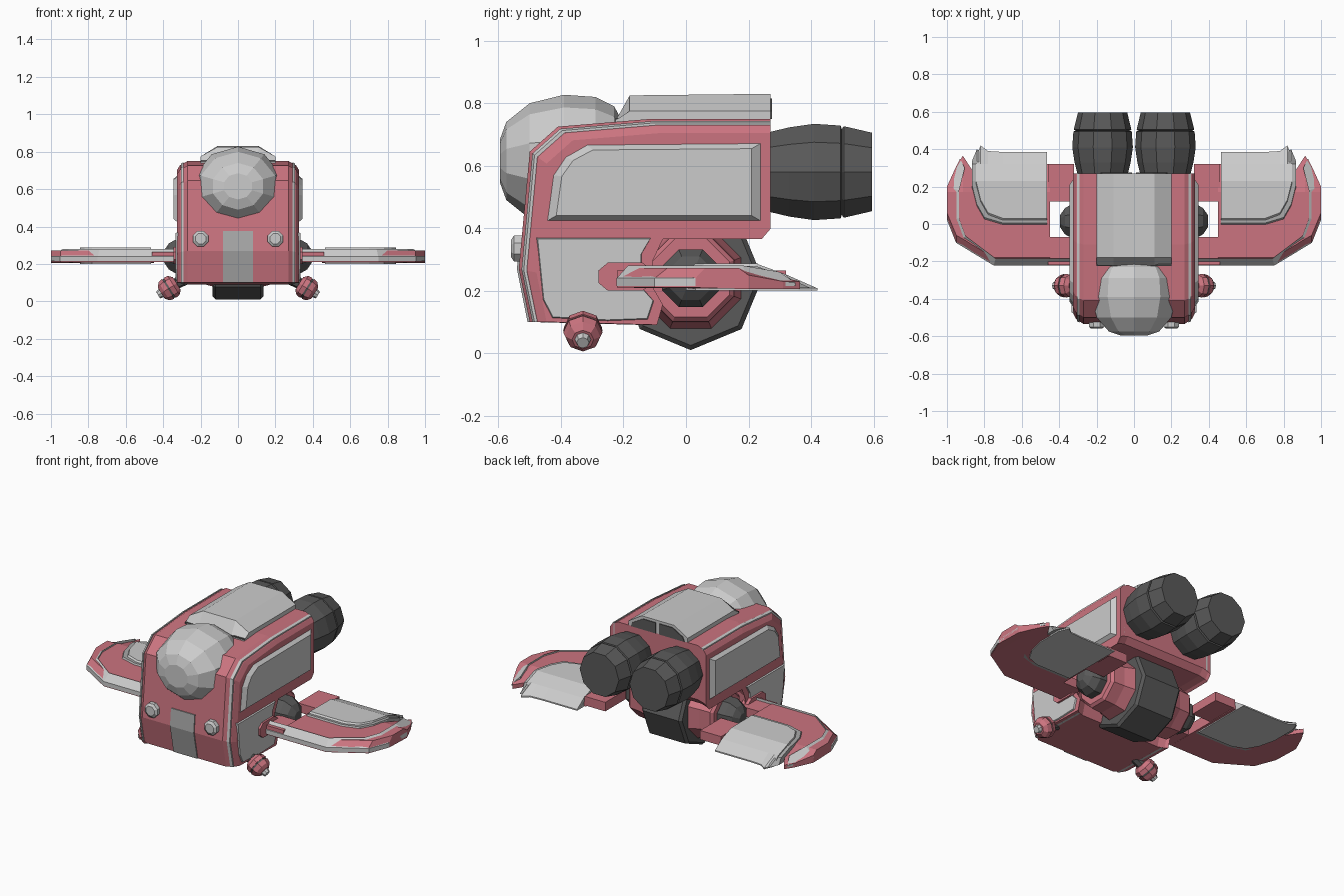
import bpy, bmesh, math
from mathutils import Vector

if "Cube" in bpy.data.objects:
    bpy.data.objects.remove(bpy.data.objects["Cube"])


def material(name, r, g, b):
    m = bpy.data.materials.new(name)
    m.diffuse_color = (r, g, b, 1)
    m.use_nodes = True
    m.node_tree.nodes["Principled BSDF"].inputs["Base Color"].default_value = m.diffuse_color
    return m


RED = material("dusty red", 0.60, 0.175, 0.215)
LIGHT = material("light grey", 0.60, 0.60, 0.60)
MID = material("mid grey", 0.40, 0.40, 0.40)
DARK = material("dark grey", 0.10, 0.10, 0.10)
BLACK = material("charcoal", 0.05, 0.05, 0.05)


def loft(name, rings, mat, mirror=False):
    """Skin a row of equal-length point rings, cap both ends, optionally mirror in x."""
    bm = bmesh.new()
    for s in ((1, -1) if mirror else (1,)):
        vs = [[bm.verts.new((s * p[0], p[1], p[2])) for p in ring] for ring in rings]
        n = len(vs[0])
        for a, b in zip(vs, vs[1:]):
            for i in range(n):
                j = (i + 1) % n
                bm.faces.new((a[i], a[j], b[j], b[i]))
        bm.faces.new(vs[0])
        bm.faces.new(vs[-1])
    bmesh.ops.recalc_face_normals(bm, faces=bm.faces)
    me = bpy.data.meshes.new(name)
    bm.to_mesh(me)
    bm.free()
    me.materials.append(mat)
    ob = bpy.data.objects.new(name, me)
    bpy.context.collection.objects.link(ob)
    return ob


def revolve(name, pts, n, origin, axis, mat, mirror=False, xs=1.0, offset=0.0):
    """Turn (distance, radius) points round an axis through origin."""
    q = Vector(axis).to_track_quat('X', 'Z')
    rings = []
    for t, r in pts:
        ring = []
        for i in range(n):
            a = math.tau * (i + offset) / n
            p = q @ Vector((t, r * math.cos(a), r * math.sin(a)))
            ring.append((p.x * xs + origin[0], p.y + origin[1], p.z + origin[2]))
        rings.append(ring)
    return loft(name, rings, mat, mirror)


def box(name, x, y, z, mat, mirror=False):
    ring = lambda h: [(x[0], y[0], h), (x[1], y[0], h), (x[1], y[1], h), (x[0], y[1], h)]
    return loft(name, [ring(z[0]), ring(z[1])], mat, mirror)


def plate(name, outline, x0, x1, shrink, mat):
    """Side panel (y, z outline) whose outer face is shrunk about its middle."""
    cy = (min(p[0] for p in outline) + max(p[0] for p in outline)) / 2
    cz = (min(p[1] for p in outline) + max(p[1] for p in outline)) / 2
    ring = lambda x, f: [(x, cy + (y - cy) * f[0], cz + (z - cz) * f[1]) for y, z in outline]
    return loft(name, [ring(x0, (1, 1)), ring(x1, shrink)], mat, True)


# Hull: side profile lofted across x, shrinking towards the rear bottom corner
PROFILE = [(-.50, .10), (-.535, .27), (-.50, .645), (-.41, .725), (-.11, .75), (.27, .75),
           (.27, .42), (.24, .385), (-.10, .385), (-.135, .31), (-.135, .22), (-.10, .16),
           (-.12, .09)]


def hull_ring(x, f):
    return [(x, .27 + (y - .27) * f, .10 + (z - .10) * f) for y, z in PROFILE]


half = [(.325, .93), (.31, .965), (.27, 1.0)]
loft("hull", [hull_ring(-x, f) for x, f in half] +
     [hull_ring(x, f) for x, f in reversed(half)], RED)
loft("hull_trim", [hull_ring(.292, .989), hull_ring(.306, .98)], LIGHT, True)

# Side panels
plate("upper_side_panel", [(-.45, .42), (-.43, .57), (-.39, .63), (-.32, .67), (.245, .675),
                           (.245, .42)], .32, .345, (.9, .84), LIGHT)
plate("lower_side_panel", [(-.48, .372), (-.11, .372), (-.14, .32), (-.14, .21), (-.10, .165),
                           (-.12, .105), (-.25, .10), (-.43, .11), (-.46, .17)],
      .315, .333, (.97, .95), LIGHT)

# Front grille stripe following the nose
loft("nose_stripe", [[(x, -.507, .10), (x, -.541, .27), (x, -.531, .375), (x, -.50, .375),
                      (x, -.49, .10)] for x in (-.08, .08)], MID)

# Roof hump with dark rear window and front lip
def hump(y, top, w=.20):
    return [(-w, y, .735), (-w, y, min(.775, top)), (-.11, y, top), (.11, y, top),
            (w, y, min(.775, top)), (w, y, .735)]


loft("roof_hump", [hump(-.225, .745), hump(-.18, .825), hump(.27, .83)], LIGHT)
box("roof_front_lip", (-.2, .2), (-.225, -.19), (.74, .752), DARK)
loft("rear_window", [[(s * .012, y, .75), (s * .18, y, .75), (s * .17, y, .775),
                      (s * .10, y, .815), (s * .012, y, .815)] for s in (1,) for y in (.268, .275)],
     DARK, True)

# Canopy bubble
revolve("canopy", [(-.235, .07), (-.215, .125), (-.14, .185), (-.03, .212), (.07, .205),
                   (.13, .175), (.16, .12)], 10, (0, -.36, .615), (0, 1, 0), LIGHT, xs=1.13,
        offset=.5)

# Headlights
revolve("headlight", [(0, .045), (.035, .045), (.045, .03)], 8, (.2, -.515, .335), (0, -1, 0),
        LIGHT, True, offset=.5)

# Engines: barrel and separate nozzle ring
revolve("engine_barrel", [(0, .135), (.06, .15), (.14, .162), (.225, .156), (.23, .14)], 10,
        (.168, .27, .58), (0, 1, 0), DARK, True)
revolve("engine_nozzle", [(.225, .14), (.235, .154), (.325, .132)], 10, (.168, .27, .58),
        (0, 1, 0), DARK, True)

# Wheel, side rings and hubs
revolve("wheel", [(-.135, .215), (-.12, .23), (.12, .23), (.135, .215)], 8, (0, .015, .24),
        (1, 0, 0), DARK)
revolve("wheel_ring", [(.13, .175), (.20, .155), (.27, .15), (.285, .135)], 8, (0, .015, .24),
        (1, 0, 0), RED, True, offset=.5)
revolve("hub", [(.26, .10), (.33, .10), (.37, .075), (.395, .035)], 8, (0, .015, .24),
        (1, 0, 0), DARK, True, offset=.5)

# Wing roots either side of the hub gap
loft("wing_root_pin", [[(x, y, z) for y, z in ((-.28, .225), (-.28, .265), (-.25, .29), (-.14, .29),
                        (-.10, .26), (-.10, .225), (-.14, .20), (-.25, .20))]
                       for x in (.30, .345)], RED, True)
box("wing_root_front", (.32, .46), (-.22, -.07), (.21, .265), RED, True)
box("wing_root_rear", (.32, .46), (.12, .32), (.21, .265), RED, True)

# Wing plate: (x, front y, rear y) stations, thinner towards the rear
stations = [(.45, -.22, .32), (.75, -.22, .32), (.86, -.154, .28), (.915, -.12, .365),
            (.95, -.10, .31), (1.0, .03, .20)]
loft("wing", [[(x, f, .21), (x, f, .24), (x, min(f + .04, .06), .272), (x, .17, .272),
               (x, r, .23 if r > .25 else .25), (x, r, .205)] for x, f, r in stations], RED, True)

# Pale bevelled rim round the leading edge and tip
outer = [(.33, -.222), (.75, -.222), (.952, -.10), (1.0, .02), (1.0, .20), (.93, .35)]
inner = [(.33, -.185), (.74, -.185), (.90, -.065), (.935, .03), (.935, .18), (.905, .30)]
loft("wing_rim", [[(o[0], o[1], .215), (o[0], o[1], .24 if o[1] < .3 else .225),
                   (i[0], i[1], .281 if i[1] < .25 else .26), (i[0], i[1], .215)]
                  for o, i in zip(outer, inner)], LIGHT, True)

# Flap on each wing: flat then sloping down to a thin trailing edge
def flap_ring(x, f, r, grow=0.0, drop=0.0):
    return [(x, f - grow, .20 + drop), (x, f - grow, .262 - drop), (x, f + .03 - grow, .287 - drop),
            (x, .23, .285 - drop), (x, .32, .252 - drop), (x, r, .208), (x, r, .20 + drop)]


flap = [(.465, 0, .385), (.70, 0, .385), (.78, .03, .39), (.82, .10, .42), (.845, .20, .36)]
loft("flap", [flap_ring(*s) for s in flap], LIGHT, True)
loft("flap_border", [flap_ring(x + (.02 if x > .75 else 0), f, r - .02, .025, .008)
                     for x, f, r in flap], MID, True)

# Angled lamp pods under the nose
POD, AIM = (.285, -.33, .122), (.85, 0, -.53)
revolve("pod_strut", [(0, .035), (.07, .028)], 8, POD, AIM, DARK, True)
revolve("pod_ball", [(.05, .04), (.07, .06), (.095, .063)], 8, POD, AIM, RED, True)
revolve("pod_band", [(.095, .058), (.105, .058)], 8, POD, AIM, DARK, True)
revolve("pod_cap", [(.105, .063), (.13, .056), (.148, .035)], 8, POD, AIM, RED, True)
revolve("pod_tip", [(.14, .028), (.168, .02)], 8, POD, AIM, LIGHT, True)
